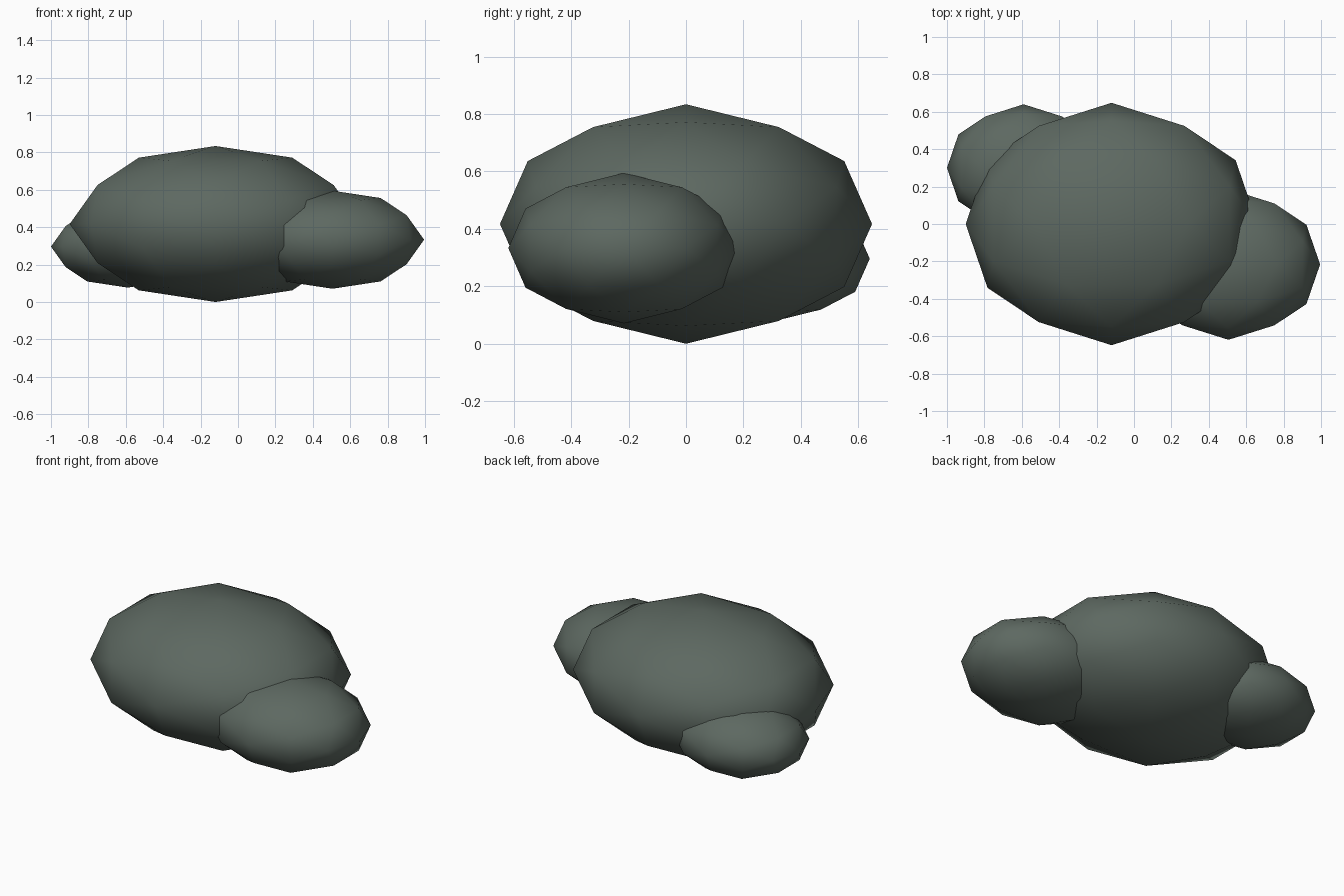
import bpy, bmesh, math
from itertools import product
from mathutils import Vector

if "Cube" in bpy.data.objects:
    bpy.data.objects.remove(bpy.data.objects["Cube"])

PHI = (1 + math.sqrt(5)) / 2

def geodesic_points():
    # axis-aligned icosahedron corners plus its edge midpoints, pushed to a unit sphere
    pts = set()
    for base in ((1, 0, PHI), (1, PHI, PHI + 1), (0, 0, 1)):
        b = Vector(base).normalized()
        for s in product((-1, 1), repeat=3):
            p = [round(b[i] * s[i], 6) + 0.0 for i in range(3)]
            for k in range(3):
                pts.add(tuple(p[k:] + p[:k]))
    return sorted(pts)

def boulder(name, centre, radii):
    bm = bmesh.new()
    for p in geodesic_points():
        bm.verts.new(p)
    bmesh.ops.convex_hull(bm, input=bm.verts[:])
    bmesh.ops.scale(bm, vec=radii, verts=bm.verts)
    bmesh.ops.recalc_face_normals(bm, faces=bm.faces[:])
    for f in bm.faces:
        f.smooth = True
    mesh = bpy.data.meshes.new(name)
    bm.to_mesh(mesh)
    bm.free()
    obj = bpy.data.objects.new(name, mesh)
    obj.location = centre
    bpy.context.collection.objects.link(obj)
    mesh.materials.append(stone)

stone = bpy.data.materials.new("dark_stone")
stone.diffuse_color = (0.11, 0.14, 0.12, 1)
stone.use_nodes = True
stone.node_tree.nodes["Principled BSDF"].inputs["Base Color"].default_value = stone.diffuse_color

# large centre rock and the two smaller ones beside it
boulder("main_rock", (-0.12, 0, 0.417), (0.78, 0.648, 0.417))
boulder("right_rock", (0.505, -0.216, 0.333), (0.49, 0.403, 0.262))
boulder("left_rock", (-0.59, 0.30, 0.296), (0.41, 0.34, 0.219))
